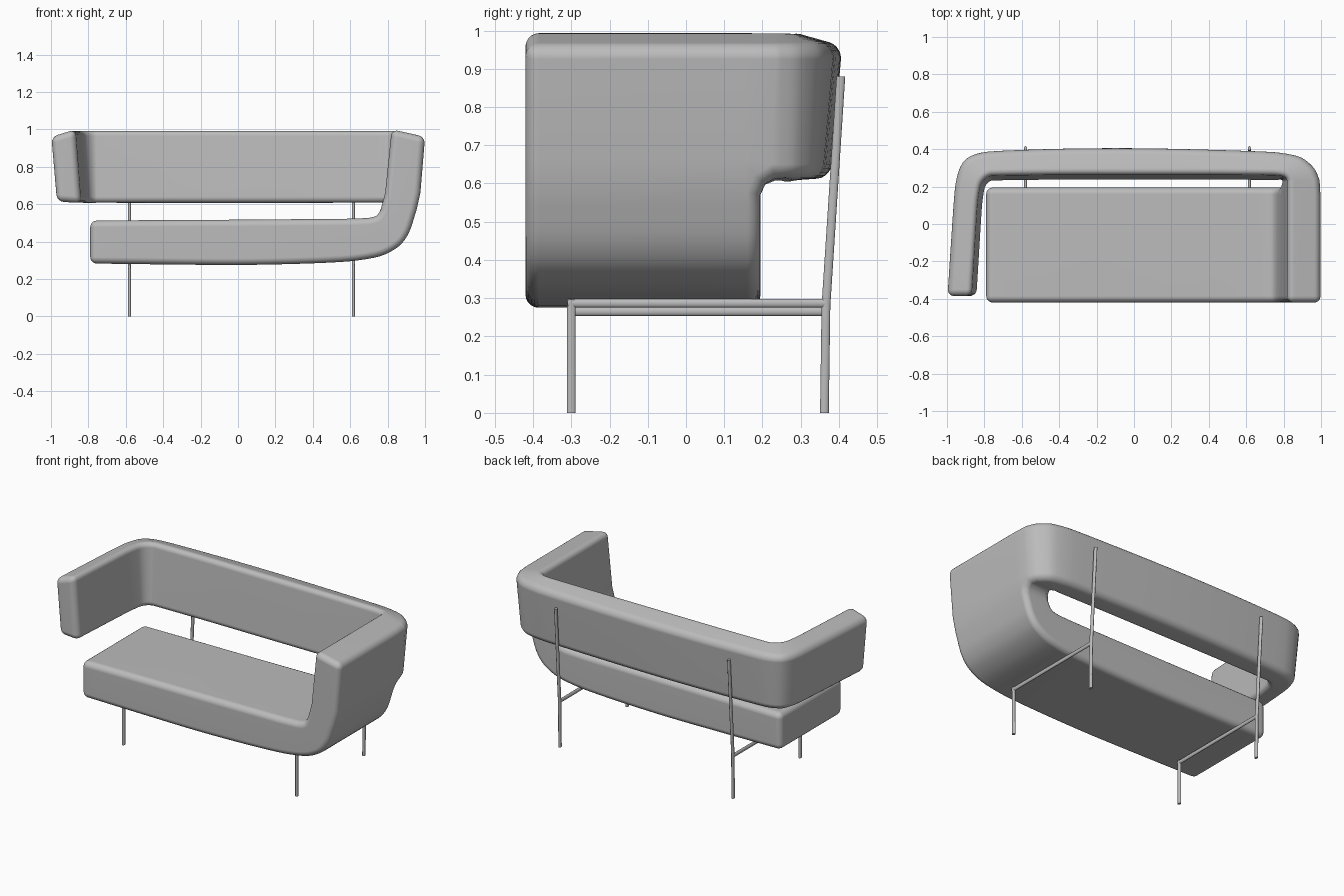
import bpy, bmesh, math
from mathutils import Vector

cube = bpy.data.objects.get("Cube")
if cube:
    bpy.data.objects.remove(cube)


def material(name, rgb):
    m = bpy.data.materials.new(name)
    m.use_nodes = True
    m.diffuse_color = (*rgb, 1)
    m.node_tree.nodes["Principled BSDF"].inputs["Base Color"].default_value = (*rgb, 1)
    return m


grey = material("soft grey", (0.5, 0.5, 0.5))


def spline(points, steps=4):
    """Smooth path through points, with tangents limited so it never overshoots."""
    p = [Vector(q) for q in points]
    tan = []
    for i in range(len(p)):
        a, b = p[max(i - 1, 0)], p[min(i + 1, len(p) - 1)]
        chords = [(p[i] - q).length for q in (a, b) if q != p[i]]
        tan.append((b - a).normalized() * min(chords))
    out = []
    for i in range(len(p) - 1):
        for k in range(steps):
            t = k / steps
            out.append(p[i] * (2*t**3 - 3*t*t + 1) + tan[i] * (t**3 - 2*t*t + t)
                       + p[i + 1] * (3*t*t - 2*t**3) + tan[i + 1] * (t**3 - t*t))
    return out + [p[-1]]


# Every shell node is an (outer, inner) pair of points
def strip_node(o, i, y):
    return Vector((o[0], y, o[1])), Vector((i[0], y, i[1]))


def back_nodes(o, i):
    o, i = Vector((o[0], o[1], 0)), Vector((i[0], i[1], 0))
    lean = (o - i).normalized() * 0.03
    up = Vector((0, 0, 1))
    low = (o - lean + up * 0.615, i - lean + up * 0.605)
    return low, (o + up * 0.96, i + up)


# Seat underside and seat top, both curling up into the left arm (x, z)
seat_under = [(-.79, .283), (-.4, .278), (0, .275), (.35, .282), (.6, .295),
              (.76, .322), (.86, .375), (.915, .45), (.955, .57)]
seat_top = [(-.79, .512), (-.4, .515), (0, .517), (.35, .52), (.58, .522),
            (.69, .526), (.728, .533), (.748, .545), (.763, .572)]
# Backrest and right arm seen in plan (x, y)
back_outer = [(.995, .235), (.965, .3), (.89, .36), (.75, .387), (.4, .4), (0, .408),
              (-.4, .405), (-.78, .39), (-.9, .35), (-.95, .25), (-.968, .1), (-1, -.385)]
back_inner = [(.822, .23), (.815, .245), (.795, .257), (.74, .263), (.4, .265), (0, .265),
              (-.4, .265), (-.76, .26), (-.8, .24), (-.825, .2), (-.84, .1), (-.87, -.385)]

nodes, faces = [], []


def add(pair):
    nodes.append(pair)
    return len(nodes) - 1


FRONT, REAR, INSET = -0.42, 0.195, 0.15
rows = [(add(strip_node(o, i, FRONT)), add(strip_node(o, i, REAR)))
        for o, i in zip(spline(seat_under), spline(seat_top))]
for o, i in (((.975, .66), (.787, .66)), ((1, .96), (.822, 1))):
    rows.append((add(strip_node(o, i, FRONT)), add(strip_node(o, i, INSET))))
for (a, b), (c, d) in zip(rows, rows[1:]):
    faces.append((a, b, d, c))

cols = [(rows[-2][1], rows[-1][1])]
for o, i in zip(spline(back_outer), spline(back_inner)):
    low, high = back_nodes(o, i)
    cols.append((add(low), add(high)))
for (a, b), (c, d) in zip(cols, cols[1:]):
    faces.append((a, c, d, b))

# Rounded notch where the arm meets the backrest
seat_corner, hub, back_corner = rows[-3][1], rows[-2][1], cols[1][0]
notch = add(tuple(((nodes[seat_corner][s] + nodes[back_corner][s]) / 2).lerp(nodes[hub][s], 0.1)
                  for s in (0, 1)))
faces += [(seat_corner, notch, hub), (notch, back_corner, hub)]

# Two skins joined by a rim, with padded edges
bm = bmesh.new()
skin = [[bm.verts.new(n[s]) for n in nodes] for s in (0, 1)]
edges = {}
for f in faces:
    bm.faces.new([skin[0][k] for k in f])
    bm.faces.new([skin[1][k] for k in reversed(f)])
    for a, b in zip(f, f[1:] + f[:1]):
        edges.setdefault(frozenset((a, b)), []).append((a, b))
for uses in edges.values():
    if len(uses) == 1:
        a, b = uses[0]
        bm.faces.new((skin[0][b], skin[0][a], skin[1][a], skin[1][b]))
bmesh.ops.recalc_face_normals(bm, faces=bm.faces)
sharp = [e for e in bm.edges if e.calc_face_angle(0) > math.radians(42)]
bmesh.ops.bevel(bm, geom=sharp, offset=0.035, segments=5, profile=0.5,
                affect='EDGES', clamp_overlap=False)
for f in bm.faces:
    f.smooth = True
mesh = bpy.data.meshes.new("upholstered_shell")
bm.to_mesh(mesh)
bm.free()
mesh.materials.append(grey)
shell = bpy.data.objects.new("upholstered_shell", mesh)
bpy.context.collection.objects.link(shell)
shell.modifiers.new("even shading", 'WEIGHTED_NORMAL')


# Slim tube frames: front leg, rail under the seat, rear post leaning with the back
def frame(name, x, rail_z):
    cu = bpy.data.curves.new(name, 'CURVE')
    cu.dimensions = '3D'
    cu.bevel_depth = 0.012
    cu.bevel_resolution = 3
    cu.use_fill_caps = True
    for path in ([(-.3, 0), (-.3, rail_z + .01)],
                 [(-.31, rail_z), (.365, rail_z)],
                 [(.362, 0), (.366, .28), (.405, .88)]):
        s = cu.splines.new('POLY')
        s.points.add(len(path) - 1)
        for pt, (y, z) in zip(s.points, path):
            pt.co = (0, y, z, 1)
    cu.materials.append(grey)
    ob = bpy.data.objects.new(name, cu)
    ob.location.x = x
    ob.scale.x = 0.7
    bpy.context.collection.objects.link(ob)


frame("right_leg_frame", -0.58, 0.265)
frame("left_leg_frame", 0.617, 0.287)
